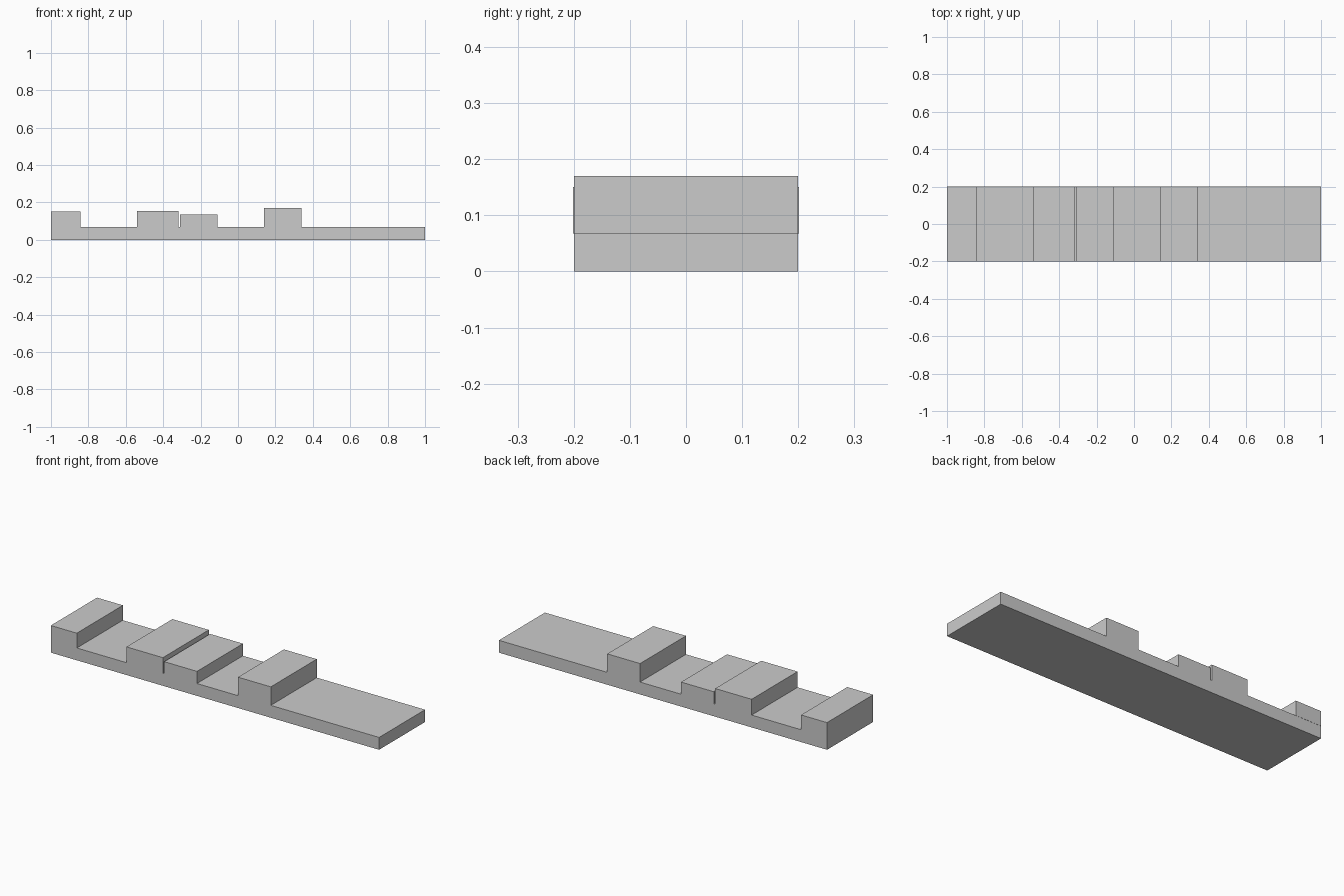
import bpy, bmesh

if "Cube" in bpy.data.objects:
    bpy.data.objects.remove(bpy.data.objects["Cube"])


def extrude_profile(name, points, half_width):
    """Extrude an x/z outline across y."""
    bm = bmesh.new()
    face = bm.faces.new([bm.verts.new((x, -half_width, z)) for x, z in points])
    ext = bmesh.ops.extrude_face_region(bm, geom=[face])
    verts = [g for g in ext["geom"] if isinstance(g, bmesh.types.BMVert)]
    bmesh.ops.translate(bm, verts=verts, vec=(0, 2 * half_width, 0))
    bmesh.ops.recalc_face_normals(bm, faces=bm.faces)
    mesh = bpy.data.meshes.new(name)
    bm.to_mesh(mesh)
    bm.free()
    obj = bpy.data.objects.new(name, mesh)
    bpy.context.collection.objects.link(obj)
    return obj


def block(name, x0, x1, z0, z1, half_width):
    return extrude_profile(name, [(x0, z0), (x1, z0), (x1, z1), (x0, z1)], half_width)


# Base slab with the two middle steps, separated by a narrow slot
top = 0.068
outline = [(-1, 0), (1, 0), (1, top)]
for x0, x1, z in [(-0.31, -0.11, 0.135), (-0.54, -0.318, 0.155)]:
    outline += [(x1, top), (x1, z), (x0, z), (x0, top)]
outline.append((-1, top))
extrude_profile("stepped_base", outline, 0.2)

# Separate blocks resting on the slab
block("end_block", -1, -0.842, top, 0.15, 0.201)
block("tall_block", 0.14, 0.34, top, 0.17, 0.2)
